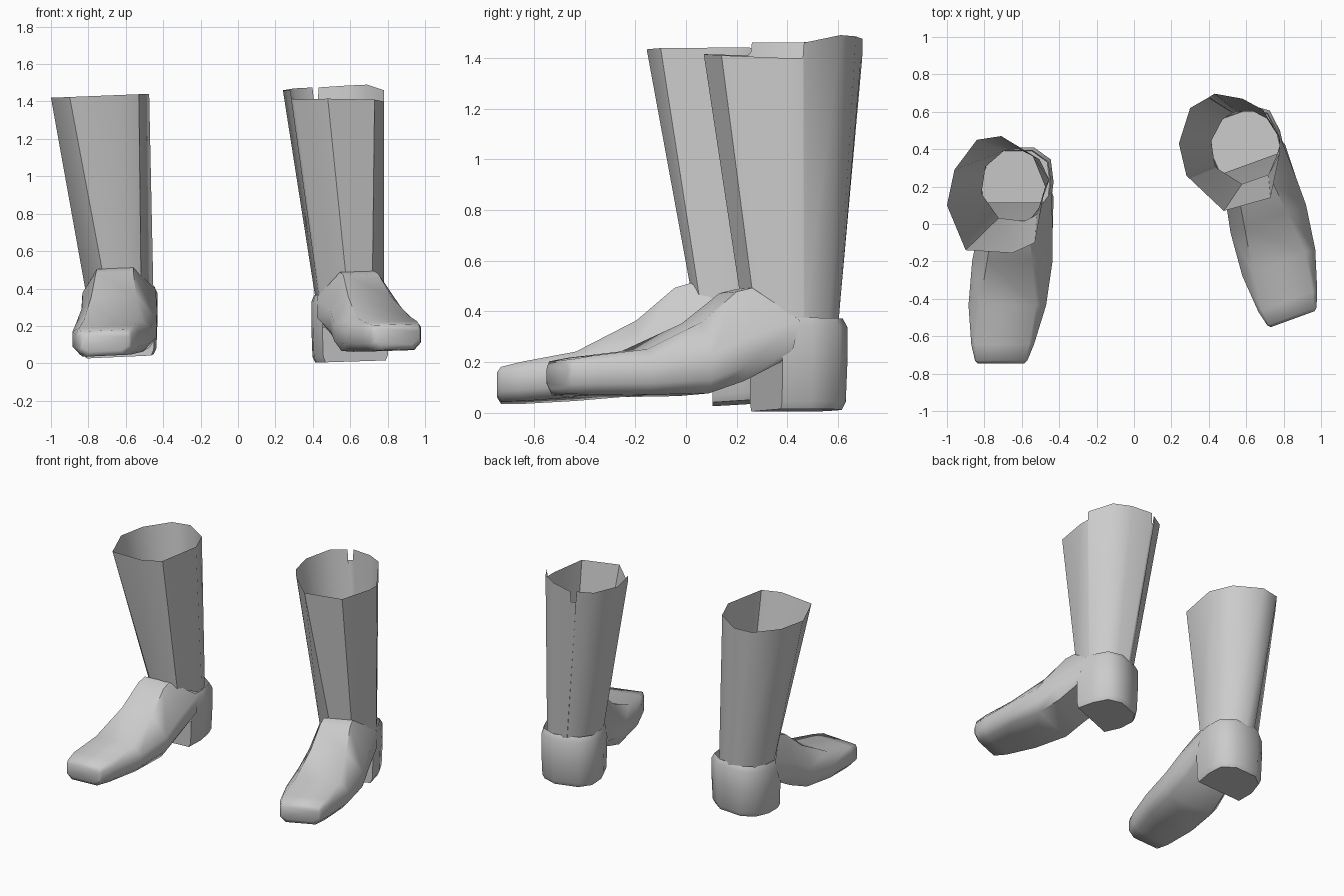
import bpy, bmesh, math

if "Cube" in bpy.data.objects:
    bpy.data.objects.remove(bpy.data.objects["Cube"])

def make(name, rings, closed=True, caps=(), extra=()):
    """Skin rings of points; caps are ring indices to fill, extra are index tuples."""
    bm = bmesh.new()
    vs = [[bm.verts.new(p) for p in r] for r in rings]
    n = len(rings[0])
    for a, b in zip(vs, vs[1:]):
        for i in range(n if closed else n - 1):
            j = (i + 1) % n
            bm.faces.new((a[i], a[j], b[j], b[i]))
    for c in caps:
        bm.faces.new(vs[c])
    for f in extra:
        bm.faces.new([vs[r][i] for r, i in f])
    bmesh.ops.recalc_face_normals(bm, faces=bm.faces[:])
    me = bpy.data.meshes.new(name)
    bm.to_mesh(me)
    bm.free()
    ob = bpy.data.objects.new(name, me)
    bpy.context.collection.objects.link(ob)
    bpy.ops.object.select_all(action='DESELECT')
    ob.select_set(True)
    bpy.context.view_layer.objects.active = ob
    bpy.ops.object.shade_smooth_by_angle(angle=math.radians(50))
    return ob

def section(u, vl, vr, zb, zs, tl, tr, zt):
    """Eight-sided slice across the foot."""
    low = zb + (zs - zb) * 0.35
    return [(u, vl + .04, zb), (u, vr - .04, zb), (u, vr, low), (u, vr, zs),
            (u, tr, zt), (u, tl, zt), (u, vl, zs), (u, vl, low)]

FOOT = [section(*s) for s in (
    (.95, -.20, .05, .085, .155, -.19, .04, .175),
    (.935, -.215, .065, .06, .165, -.205, .055, .195),
    (.85, -.235, .10, .055, .175, -.215, .075, .21),
    (.64, -.25, .165, .055, .18, -.19, .11, .235),
    (.40, -.23, .20, .06, .21, -.15, .09, .345),
    (.25, -.20, .20, .11, .28, -.125, .075, .465))]
# slanted ankle edge that wraps round the shaft
FOOT.append([(.09, -.17, .19), (.09, .17, .19), (.06, .205, .24), (.03, .195, .35),
             (.185, .075, .48), (.185, -.12, .48), (.03, -.195, .35), (.06, -.205, .24)])

HEEL = [(.10, .19), (-.02, .205), (-.14, .19), (-.205, .10),
        (-.205, -.08), (-.14, -.165), (-.02, -.20), (.10, -.19)]

def boot(side, ox, oy, yaw, lift, pitch, roll, rim):
    c, s = math.cos(math.radians(yaw)), math.sin(math.radians(yaw))

    def place(p):
        u, v, z = p
        return (ox + u * s + v * c, oy - u * c + v * s, z + lift + pitch * u + roll * v)

    # foot with closed toe
    make(side + "_foot", [[place(p) for p in r] for r in FOOT], caps=(0,))
    # heel: wrapped counter, breast wall below the arch and sole
    rings = []
    for k, z in ((.92, .36), (1.0, .325), (1.0, .19), (.97, .03), (.9, .0)):
        rings.append([place((u * k if u < 0 else u, v * k, z)) for u, v in HEEL])
    make(side + "_heel", rings, closed=False, caps=(4,),
         extra=(((2, 0), (3, 0), (3, 7), (2, 7)), ((3, 0), (4, 0), (4, 7), (3, 7))))
    # flaring shaft, open at the top
    cx = (min(p[0] for p in rim) + max(p[0] for p in rim)) / 2
    cy = (min(p[1] for p in rim) + max(p[1] for p in rim)) / 2
    base = []
    for x, y, z in rim:
        a = math.atan2(y - cy, x - cx)
        dx, dy = .185 * math.cos(a), .197 * math.sin(a)
        fwd = max(0, (dx * s - dy * c) / .2)
        base.append((ox + dx, oy + dy, .345 + .135 * fwd ** 2 + lift))
    make(side + "_shaft", [base, rim])

# left boot, even rim
left = [(-.90, -.14), (-.65, -.155), (-.53, -.10), (-.475, .20), (-.54, .36),
        (-.71, .47), (-.84, .45), (-.96, .29), (-1.0, .10)]
boot("left", -.635, .205, 0, .04, -.06, .045,
     [(x, y, 1.42 + (x + 1) * .04) for x, y in left])

# right boot, worn rim with a low front and a notch behind
boot("right", .595, .41, 20, .01, .005, .03, [
    (.30, .24, 1.41), (.48, .07, 1.415), (.73, .14, 1.41), (.78, .38, 1.40),
    (.78, .46, 1.40), (.78, .465, 1.46), (.69, .61, 1.49), (.58, .67, 1.485),
    (.43, .697, 1.475), (.428, .695, 1.40), (.40, .678, 1.40), (.398, .676, 1.475),
    (.30, .62, 1.47), (.24, .43, 1.46), (.28, .26, 1.46), (.283, .255, 1.42)])
